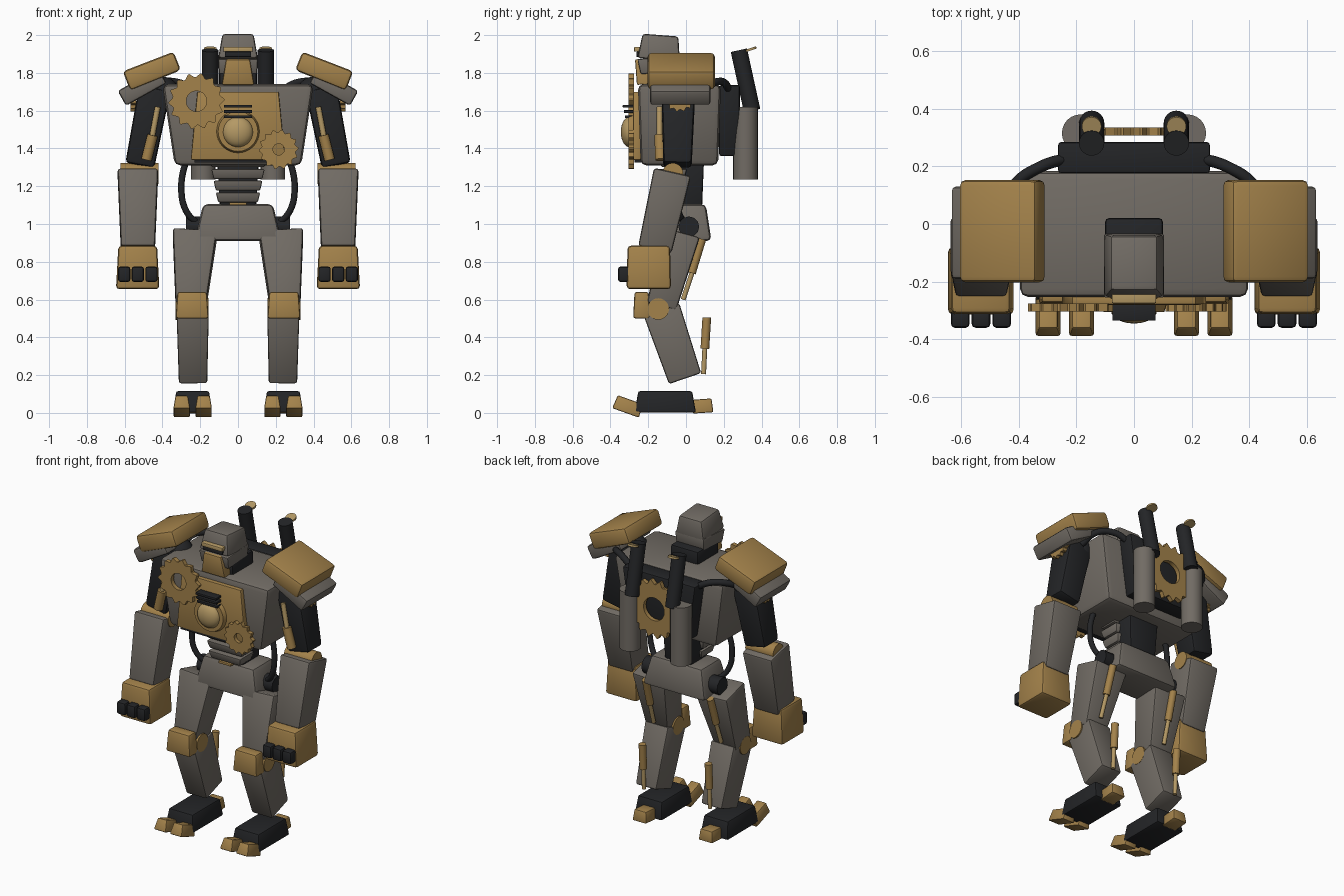
import bpy, bmesh, math
from mathutils import Vector, Matrix

cube = bpy.data.objects.get("Cube")
if cube:
    bpy.data.objects.remove(cube)


def material(name, rgb):
    m = bpy.data.materials.new(name)
    m.use_nodes = True
    m.diffuse_color = (*rgb, 1)
    m.node_tree.nodes["Principled BSDF"].inputs["Base Color"].default_value = (*rgb, 1)
    return m


GREY = material("warm grey armour", (0.165, 0.148, 0.128))
GOLD = material("old gold", (0.37, 0.225, 0.07))
BRASS = material("pale brass", (0.46, 0.32, 0.13))
BLACK = material("dark rubber", (0.017, 0.018, 0.02))


def finish(name, bm, mat):
    bmesh.ops.recalc_face_normals(bm, faces=bm.faces)
    me = bpy.data.meshes.new(name)
    bm.to_mesh(me)
    bm.free()
    me.materials.append(mat)
    ob = bpy.data.objects.new(name, me)
    bpy.context.collection.objects.link(ob)
    return ob


def block(name, a, b, size_a, size_b, mat, bevel=0.012):
    """Tapered bevelled box whose end rectangles are centred on a and b."""
    a, b = Vector(a), Vector(b)
    axis = (b - a).normalized()
    u = Vector((0, 1, 0)) if abs(axis.x) > 0.8 else Vector((1, 0, 0))
    u = (u - axis * u.dot(axis)).normalized()
    v = axis.cross(u)
    bm = bmesh.new()
    ends = []
    for c, (w, d) in ((a, size_a), (b, size_b)):
        ends.append([bm.verts.new(c + u * w / 2 * i + v * d / 2 * j)
                     for i, j in ((-1, -1), (1, -1), (1, 1), (-1, 1))])
    p, q = ends
    bm.faces.new(p)
    bm.faces.new(q)
    for i in range(4):
        k = (i + 1) % 4
        bm.faces.new((p[i], p[k], q[k], q[i]))
    if bevel:
        bmesh.ops.bevel(bm, geom=bm.edges[:], offset=bevel, segments=2,
                        profile=0.5, affect='EDGES', clamp_overlap=True)
    return finish(name, bm, mat)


def box(name, x, y, z, mat, bevel=0.012):
    """Straight box from its three ranges."""
    cx, cy = sum(x) / 2, sum(y) / 2
    s = (x[1] - x[0], y[1] - y[0])
    return block(name, (cx, cy, z[0]), (cx, cy, z[1]), s, s, mat, bevel)


def rod(name, a, b, r, mat, r2=None, sides=24):
    a, b = Vector(a), Vector(b)
    rot = (b - a).to_track_quat('Z', 'Y').to_matrix().to_4x4()
    bm = bmesh.new()
    bmesh.ops.create_cone(bm, cap_ends=True, segments=sides, radius1=r,
                          radius2=r if r2 is None else r2, depth=(b - a).length,
                          matrix=Matrix.Translation((a + b) / 2) @ rot)
    return finish(name, bm, mat)


def ball(name, c, scale, mat):
    bm = bmesh.new()
    bmesh.ops.create_uvsphere(bm, u_segments=24, v_segments=14, radius=1,
                              matrix=Matrix.Translation(c) @ Matrix.Diagonal((*scale, 1)))
    return finish(name, bm, mat)


def gear(name, c, r, hole, teeth, thick, mat, along_x=False):
    """Toothed ring facing y, or x."""
    bm = bmesh.new()
    rings = []
    n = teeth * 4
    for y, inner in ((-1, 0), (1, 0), (1, 1), (-1, 1)):
        ring = []
        for i in range(n):
            t = (i + (0.25, -0.25, 0.25, -0.25)[i % 4]) * math.tau / n
            rad = hole if inner else (r if i % 4 < 2 else r * 0.86)
            p = Vector((rad * math.cos(t), y * thick / 2, rad * math.sin(t)))
            if along_x:
                p.x, p.y = p.y, p.x
            ring.append(bm.verts.new(p + Vector(c)))
        rings.append(ring)
    for k in range(4):
        p, q = rings[k], rings[(k + 1) % 4]
        for i in range(n):
            j = (i + 1) % n
            bm.faces.new((p[i], p[j], q[j], q[i]))
    return finish(name, bm, mat)


def cable(name, points, r):
    cu = bpy.data.curves.new(name, 'CURVE')
    cu.dimensions = '3D'
    cu.bevel_depth = r
    cu.bevel_resolution = 3
    cu.use_fill_caps = True
    sp = cu.splines.new('BEZIER')
    sp.bezier_points.add(len(points) - 1)
    for bp, p in zip(sp.bezier_points, points):
        bp.co = p
        bp.handle_left_type = bp.handle_right_type = 'AUTO'
    cu.materials.append(BLACK)
    bpy.context.collection.objects.link(bpy.data.objects.new(name, cu))


# Torso and chest plate
block("torso", (0, -0.035, 1.31), (0, -0.035, 1.74), (0.67, 0.41), (0.8, 0.44), GREY, 0.03)
block("chest_plate", (0, -0.26, 1.34), (0, -0.26, 1.70), (0.5, 0.04), (0.43, 0.04), GOLD, 0.006)
box("chest_plate_sill", (-0.23, 0.24), (-0.272, -0.23), (1.325, 1.345), BLACK, 0.003)
gear("upper_chest_gear", (-0.22, -0.29, 1.65), 0.148, 0.054, 14, 0.028, GOLD)
gear("lower_chest_gear", (0.215, -0.29, 1.395), 0.105, 0.03, 14, 0.028, GOLD)
rod("gauge_ring", (0, -0.27, 1.49), (0, -0.305, 1.49), 0.117, GOLD, 0.105, 32)
ball("gauge_dome", (0, -0.30, 1.487), (0.08, 0.045, 0.08), BRASS)
for i in range(3):
    z = 1.56 + i * 0.028
    box(f"vent_slat_{i}", (-0.075, 0.075), (-0.335 + 0.006 * (2 - i), -0.28), (z, z + 0.015), BLACK, 0.003)

# Head
box("neck", (-0.1, 0.1), (-0.2, 0.02), (1.72, 1.82), BLACK)
block("head_lower", (0, -0.14, 1.80), (0, -0.145, 1.88), (0.2, 0.2), (0.21, 0.225), GREY, 0.008)
block("head_upper", (0, -0.145, 1.87), (0, -0.135, 2.0), (0.21, 0.225), (0.165, 0.19), GREY, 0.015)
box("visor", (-0.077, 0.077), (-0.275, -0.22), (1.912, 1.938), BRASS, 0.005)
box("visor_slit", (-0.07, 0.07), (-0.263, -0.22), (1.885, 1.912), BLACK, 0.003)
block("jaw", (0, -0.21, 1.74), (0, -0.22, 1.875), (0.17, 0.1), (0.125, 0.1), GOLD, 0.008)

# Backpack with gear, tanks and exhausts
block("backpack", (0, 0.23, 1.36), (0, 0.23, 1.735), (0.42, 0.11), (0.53, 0.11), BLACK)
gear("back_gear", (0, 0.32, 1.54), 0.19, 0.075, 18, 0.028, GOLD)

# Waist plates and pelvis
block("waist_core", (0, 0.0, 1.08), (0, 0.0, 1.33), (0.19, 0.17), (0.22, 0.19), BLACK)
for i in range(4):
    z, w = 1.115 + i * 0.062, 0.21 + i * 0.024
    block(f"waist_plate_{i}", (0, -0.07, z), (0, -0.07, z + 0.052), (w, 0.12), (w + 0.025, 0.15), GREY, 0.008)
box("belt_trim", (-0.045, 0.045), (-0.14, -0.05), (1.1, 1.115), GOLD, 0.003)
block("pelvis", (0, 0.0, 0.91), (0, 0.0, 1.105), (0.46, 0.27), (0.37, 0.21), GREY, 0.025)

for s, side in ((1, "left"), (-1, "right")):
    def nm(part):
        return f"{side}_{part}"

    def P(x, y, z):
        return (s * x, y, z)

    def sbox(part, x, y, z, mat, bevel=0.012):
        box(nm(part), sorted((s * x[0], s * x[1])), y, z, mat, bevel)

    # Tank and exhaust with tilted cap
    rod(nm("tank"), P(0.185, 0.315, 1.235), P(0.185, 0.315, 1.62), 0.065, GREY)
    rod(nm("exhaust"), P(0.147, 0.35, 1.6), P(0.147, 0.28, 1.92), 0.044, BLACK)
    rod(nm("exhaust_cap"), P(0.147, 0.342, 1.918), P(0.147, 0.338, 1.93), 0.034, BRASS)

    # Cables
    cable(nm("shoulder_cable"), [P(0.22, 0.23, 1.70), P(0.32, 0.2, 1.75),
                                 P(0.41, 0.14, 1.745), P(0.45, 0.05, 1.69)], 0.02)
    cable(nm("waist_cable"), [P(0.27, -0.04, 1.36), P(0.3, -0.05, 1.2),
                              P(0.275, -0.04, 1.07), P(0.2, 0, 0.99)], 0.017)

    # Shoulder
    block(nm("shoulder_pad"), P(0.59, -0.025, 1.757), P(0.322, -0.025, 1.863),
          (0.355, 0.11), (0.355, 0.105), GOLD, 0.02)
    block(nm("shoulder_under_plate"), P(0.615, -0.03, 1.665), P(0.40, -0.03, 1.785),
          (0.32, 0.09), (0.32, 0.09), GREY, 0.015)
    ball(nm("shoulder_joint"), P(0.4, -0.035, 1.69), (0.09, 0.09, 0.09), BLACK)
    gear(nm("shoulder_gear"), P(0.555, -0.035, 1.68), 0.085, 0.03, 14, 0.03, GOLD, True)

    # Arm
    block(nm("upper_arm"), P(0.52, -0.045, 1.31), P(0.44, -0.04, 1.72),
          (0.155, 0.15), (0.17, 0.18), BLACK, 0.02)
    rod(nm("arm_piston_rod"), P(0.455, -0.14, 1.46), P(0.425, -0.14, 1.62), 0.015, BRASS, sides=16)
    rod(nm("arm_piston"), P(0.485, -0.135, 1.34), P(0.452, -0.14, 1.47), 0.028, GOLD, sides=16)
    rod(nm("elbow"), P(0.42, -0.07, 1.268), P(0.622, -0.07, 1.268), 0.055, GOLD)
    block(nm("forearm"), P(0.53, -0.165, 0.865), P(0.53, -0.072, 1.275),
          (0.18, 0.18), (0.215, 0.2), GREY, 0.015)
    block(nm("hand"), P(0.531, -0.197, 0.655), P(0.531, -0.197, 0.885),
          (0.23, 0.235), (0.205, 0.225), GOLD, 0.018)
    for i in range(3):
        x = 0.426 + i * 0.072
        sbox(f"finger_{i}", (x, x + 0.065), (-0.36, -0.29), (0.693, 0.775), BLACK, 0.014)

    # Hip and thigh
    rod(nm("hip_joint"), P(0.1, 0.015, 0.985), P(0.275, 0.015, 0.985), 0.055, BLACK, sides=12)
    block(nm("thigh"), P(0.25, -0.13, 0.56), P(0.228, -0.025, 0.95),
          (0.16, 0.16), (0.235, 0.2), GREY, 0.015)
    rod(nm("thigh_piston"), P(0.24, 0.03, 0.74), P(0.235, 0.085, 0.92), 0.022, GOLD, sides=16)
    rod(nm("thigh_piston_rod"), P(0.245, -0.015, 0.60), P(0.24, 0.035, 0.75), 0.013, BRASS, sides=16)

    # Knee and shin
    rod(nm("knee"), P(0.155, -0.147, 0.55), P(0.332, -0.147, 0.55), 0.057, GOLD)
    block(nm("knee_plate"), P(0.243, -0.235, 0.5), P(0.243, -0.235, 0.64),
          (0.175, 0.09), (0.155, 0.075), GOLD, 0.012)
    block(nm("shin"), P(0.238, -0.005, 0.182), P(0.24, -0.13, 0.548),
          (0.15, 0.18), (0.17, 0.2), GREY, 0.012)
    rod(nm("shin_piston"), P(0.24, 0.1, 0.34), P(0.24, 0.11, 0.505), 0.023, GOLD, sides=16)
    rod(nm("shin_piston_rod"), P(0.24, 0.093, 0.205), P(0.24, 0.1, 0.35), 0.013, BRASS, sides=16)

    # Foot
    block(nm("foot"), P(0.24, -0.11, 0.002), P(0.24, -0.11, 0.115),
          (0.2, 0.325), (0.175, 0.285), BLACK, 0.01)
    for i, x in enumerate((0.182, 0.298)):
        block(nm(f"toe_{i}"), P(x, -0.32, 0), P(x, -0.295, 0.07),
              (0.088, 0.15), (0.065, 0.14), GOLD, 0.008)
    block(nm("heel"), P(0.24, 0.09, 0), P(0.24, 0.085, 0.073), (0.1, 0.11), (0.085, 0.1), GOLD, 0.008)

# Smooth the rounded surfaces, keeping hard edges
bpy.ops.object.select_all(action='DESELECT')
for ob in bpy.context.collection.objects:
    if ob.type == 'MESH':
        ob.select_set(True)
        bpy.context.view_layer.objects.active = ob
bpy.ops.object.shade_smooth_by_angle(angle=math.radians(35))
